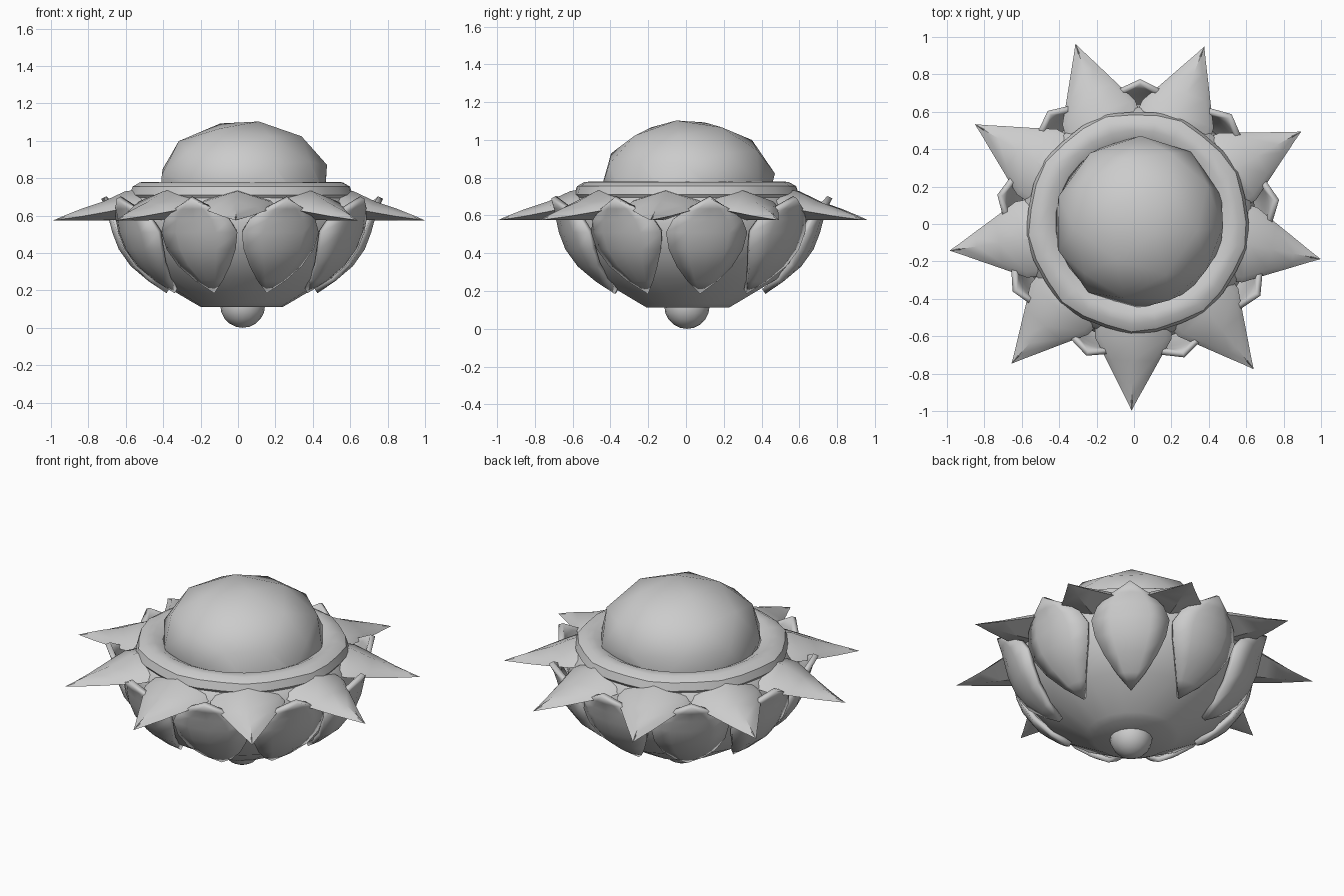
import bpy, bmesh, math
from mathutils import Matrix, Vector

if "Cube" in bpy.data.objects:
    bpy.data.objects.remove(bpy.data.objects["Cube"])

CX, CY = 0.02, 0.01          # shared axis of the body
N = 9                        # spikes and petals around the axis

grey = bpy.data.materials.new("light_grey")
grey.diffuse_color = (0.6, 0.6, 0.6, 1)
grey.use_nodes = True
grey.node_tree.nodes["Principled BSDF"].inputs["Base Color"].default_value = grey.diffuse_color


def finish(name, bm, loc=(CX, CY, 0), angle=40):
    bmesh.ops.recalc_face_normals(bm, faces=bm.faces[:])
    me = bpy.data.meshes.new(name)
    bm.to_mesh(me)
    bm.free()
    me.materials.append(grey)
    ob = bpy.data.objects.new(name, me)
    bpy.context.collection.objects.link(ob)
    ob.location = loc
    for p in me.polygons:
        p.use_smooth = True
    me.set_sharp_from_angle(angle=math.radians(angle))
    return ob


def lathe(name, profile, segments, wave=0.0, closed=False):
    """Revolve (radius, z) points, optionally with a gently wavy rim."""
    bm = bmesh.new()
    rings = []
    for r, z in profile:
        ring = []
        for i in range(segments):
            a = math.tau * i / segments
            rr = r + (wave * math.cos(N * (a - math.radians(-11))) if r > 0.53 else 0)
            ring.append(bm.verts.new((rr * math.cos(a), rr * math.sin(a), z)))
        rings.append(ring)
    pairs = list(zip(rings, rings[1:]))
    if closed:
        pairs.append((rings[-1], rings[0]))
    for lo, hi in pairs:
        for i in range(segments):
            j = (i + 1) % segments
            bm.faces.new((lo[i], lo[j], hi[j], hi[i]))
    if not closed:
        bm.faces.new(rings[0])
        bm.faces.new(rings[-1])
    return finish(name, bm)


# Bowl body
lathe("bowl", [(0.22, 0.112), (0.26, 0.135), (0.48, 0.265), (0.60, 0.42),
               (0.64, 0.56), (0.62, 0.66), (0.56, 0.72)], 18)

# Rounded collar around the dome
lathe("collar", [(0.43, 0.70), (0.44, 0.755), (0.49, 0.78), (0.54, 0.778),
                 (0.58, 0.755), (0.595, 0.71), (0.56, 0.66)], 27, wave=0.008, closed=True)

# Faceted dome, a flattened ball whose lower half sits inside the collar
bm = bmesh.new()
bmesh.ops.create_icosphere(bm, subdivisions=2, radius=1,
                           matrix=Matrix.Rotation(0.22, 4, Vector((0.6, 0.8, 0))))
cut = bmesh.ops.bisect_plane(bm, geom=bm.verts[:] + bm.edges[:] + bm.faces[:],
                             plane_co=(0, 0, -0.15), plane_no=(0, 0, -1), clear_outer=True)
bmesh.ops.holes_fill(bm, edges=bm.edges[:])
bmesh.ops.scale(bm, vec=(0.465, 0.465, 0.333), verts=bm.verts[:])
finish("dome", bm, (0.03, 0.01, 0.778), 50)

# Bottom ball
bm = bmesh.new()
bmesh.ops.create_uvsphere(bm, u_segments=16, v_segments=10, radius=0.12)
finish("bottom_ball", bm, (0.025, 0.005, 0.12), 60)


# Spikes: ridged on top, bevelled along the rim, with a flat keel below
def spike(index):
    # radius, half width, keel z, rim z, shoulder z, ridge z
    stations = [(0.50, 0.21, 0.59, 0.66, 0.685, 0.745),
                (0.62, 0.205, 0.578, 0.645, 0.675, 0.73),
                (0.74, 0.14, 0.575, 0.62, 0.648, 0.675),
                (0.86, 0.077, 0.575, 0.597, 0.617, 0.635),
                (0.95, 0.029, 0.575, 0.583, 0.592, 0.600)]
    bm = bmesh.new()
    rows = []
    for r, w, keel, rim, shoulder, ridge in stations:
        s = max(w - 0.03, 0.004)
        section = [(0, keel), (w, rim), (s, shoulder), (0, ridge), (-s, shoulder), (-w, rim)]
        rows.append([bm.verts.new((r, y, z)) for y, z in section])
    for a, b in zip(rows, rows[1:]):
        for i in range(6):
            j = (i + 1) % 6
            bm.faces.new((a[i], a[j], b[j], b[i]))
    tip = bm.verts.new((1.008, 0, 0.575))
    for i in range(6):
        bm.faces.new((rows[-1][i], rows[-1][(i + 1) % 6], tip))
    bm.faces.new(rows[0])
    ob = finish(f"spike_{index + 1}", bm, (0.01, 0.01, 0), 32)
    ob.rotation_euler.z = math.radians(-11.3 + 40 * index)


# Petals: pointed shells wrapped round the bowl, bulging along the middle
def petal(index):
    # z, middle radius, half width
    stations = [(0.25, 0.505, 0.08), (0.33, 0.60, 0.155), (0.42, 0.665, 0.21),
                (0.51, 0.70, 0.232), (0.58, 0.718, 0.195), (0.635, 0.735, 0.115)]
    bm = bmesh.new()
    rows = []
    for z, r, w in stations:
        row = []
        for u in (-1, -0.5, 0, 0.5, 1):
            a = u * w / r
            rr = r - 0.03 * u * u * w / 0.23
            row.append(bm.verts.new((rr * math.cos(a), rr * math.sin(a), z)))
        rows.append(row)
    for a, b in zip(rows, rows[1:]):
        for i in range(4):
            bm.faces.new((a[i], a[i + 1], b[i + 1], b[i]))
    low = bm.verts.new((0.41, 0, 0.185))
    top = bm.verts.new((0.765, 0, 0.69))
    for i in range(4):
        bm.faces.new((low, rows[0][i + 1], rows[0][i]))
        bm.faces.new((top, rows[-1][i], rows[-1][i + 1]))
    ob = finish(f"petal_{index + 1}", bm, angle=45)
    # Make the shell face outward before giving it thickness
    if ob.data.polygons[8].normal.x < 0:
        ob.data.flip_normals()
    ob.rotation_euler.z = math.radians(9 + 40 * index)
    thick = ob.modifiers.new("thickness", 'SOLIDIFY')
    thick.thickness = 0.03
    thick.offset = -1


for k in range(N):
    spike(k)
    petal(k)
